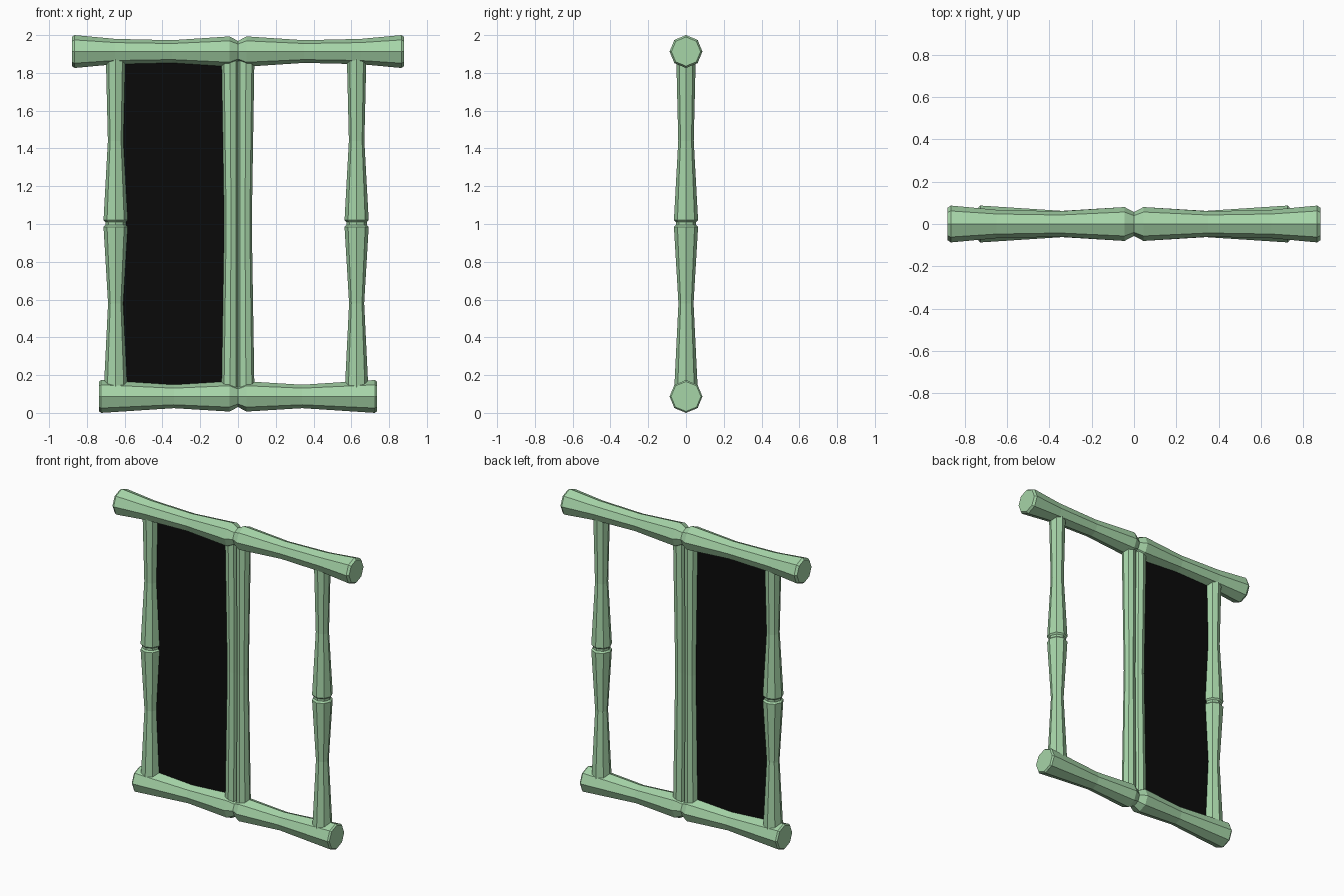
import bpy, bmesh, math
from mathutils import Vector

cube = bpy.data.objects.get("Cube")
if cube:
    bpy.data.objects.remove(cube)


def make_material(name, color):
    mat = bpy.data.materials.new(name)
    mat.use_nodes = True
    mat.diffuse_color = color
    bsdf = mat.node_tree.nodes["Principled BSDF"]
    bsdf.inputs["Base Color"].default_value = color
    bsdf.inputs["Roughness"].default_value = 0.8
    return mat


green = make_material("bamboo green", (0.38, 0.66, 0.39, 1))
black = make_material("panel black", (0.003, 0.003, 0.003, 1))


def add_object(name, bm, mat):
    bmesh.ops.recalc_face_normals(bm, faces=bm.faces)
    mesh = bpy.data.meshes.new(name)
    bm.to_mesh(mesh)
    bm.free()
    mesh.materials.append(mat)
    obj = bpy.data.objects.new(name, mesh)
    bpy.context.collection.objects.link(obj)
    return obj


def pole(name, rings, u, v, sides=8):
    """Faceted pole through (centre, radius) rings, with capped ends."""
    bm = bmesh.new()
    loops = []
    for centre, radius in rings:
        loop = []
        for i in range(sides):
            a = math.tau * i / sides
            offset = Vector(u) * math.cos(a) + Vector(v) * math.sin(a)
            loop.append(bm.verts.new(Vector(centre) + offset * radius))
        loops.append(loop)
    for a, b in zip(loops, loops[1:]):
        for i in range(sides):
            j = (i + 1) % sides
            bm.faces.new((a[i], a[j], b[j], b[i]))
    bm.faces.new(loops[0])
    bm.faces.new(loops[-1])
    return add_object(name, bm, green)


def beam(name, z, half_profile):
    """Horizontal pole, mirrored about the notch at its middle."""
    profile = [(-x, r) for x, r in reversed(half_profile[1:])] + half_profile
    pole(name, [((x, 0, z), r) for x, r in profile], (0, 1, 0), (0, 0, 1))


def post(name, profile):
    """Upright pole from (x, z, radius) rings."""
    pole(name, [((x, 0, z), r) for x, z, r in profile], (1, 0, 0), (0, 1, 0))


# Top and bottom beams
beam("top_beam", 1.913, [(0, 0.056), (0.045, 0.08), (0.35, 0.06),
                         (0.65, 0.067), (0.865, 0.087), (0.88, 0.077)])
beam("bottom_beam", 0.087, [(0, 0.056), (0.045, 0.08), (0.34, 0.062),
                            (0.725, 0.087), (0.735, 0.079)])

# Outer posts with a jointed ring at mid height
outer = [(0.13, 0.062), (0.58, 0.04), (0.985, 0.064), (0.995, 0.054),
         (1.01, 0.054), (1.02, 0.064), (1.44, 0.041), (1.9, 0.052)]
for name, x in (("right_outer_post", -0.648), ("left_outer_post", 0.628)):
    post(name, [(x, z, r) for z, r in outer])

# Paired middle posts, slimmer at mid height
for name, side in (("right_middle_post", -1), ("left_middle_post", 1)):
    post(name, [(side * 0.042, 0.12, 0.045), (side * 0.037, 1.0, 0.036),
                (side * 0.042, 1.88, 0.045)])

# Dark panel filling one opening
bm = bmesh.new()
bm.faces.new([bm.verts.new((x, 0, z)) for x, z in
              ((-0.64, 0.1), (-0.04, 0.1), (-0.04, 1.9), (-0.64, 1.9))])
add_object("dark_panel", bm, black)
